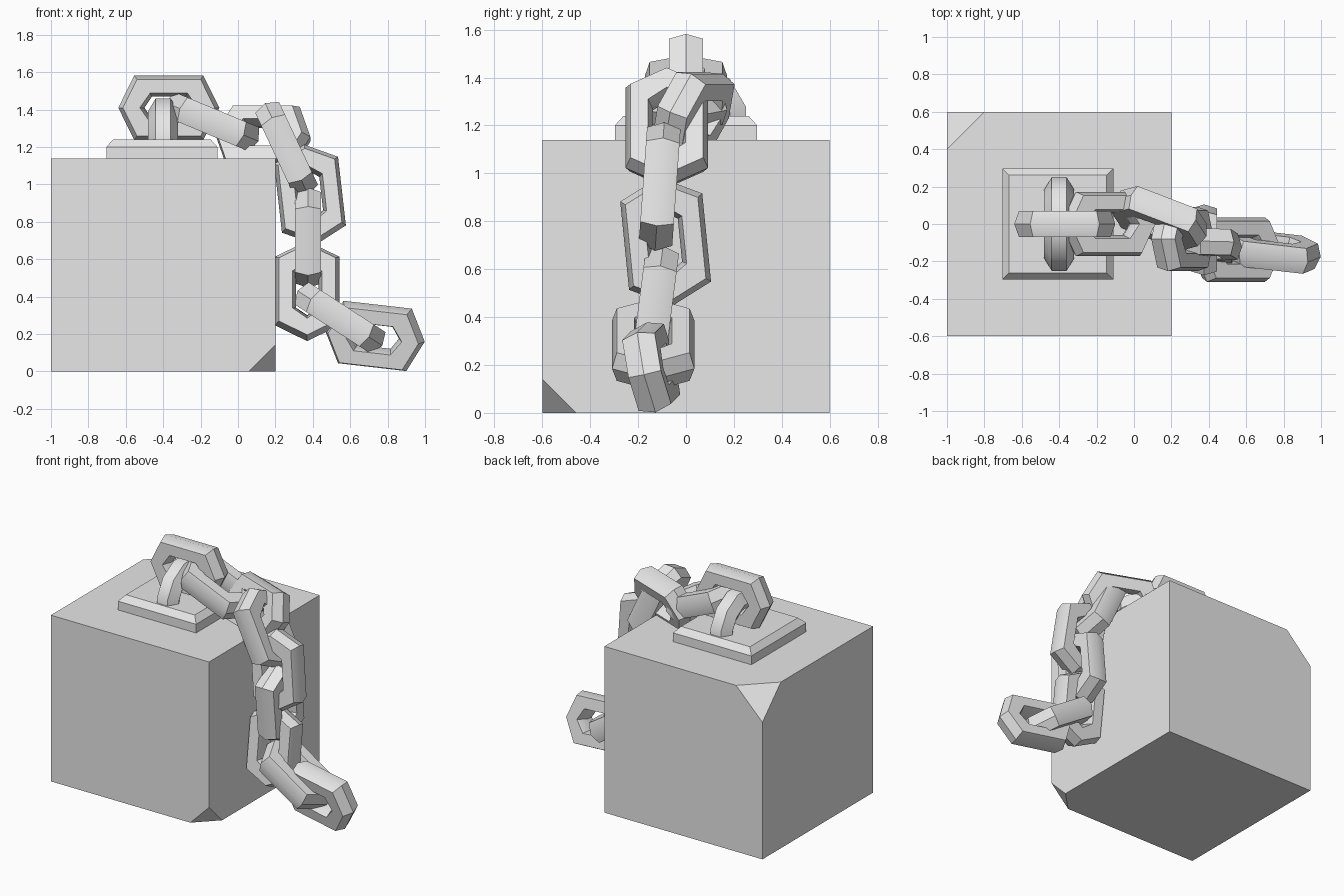
import bpy
import bmesh
import math
from mathutils import Vector, Matrix

if "Cube" in bpy.data.objects:
    bpy.data.objects.remove(bpy.data.objects["Cube"], do_unlink=True)

# Single plain grey
grey = bpy.data.materials.new("plain_grey")
grey.use_nodes = True
COLOUR = (0.8, 0.8, 0.8, 1)
grey.diffuse_color = COLOUR
grey.node_tree.nodes["Principled BSDF"].inputs["Base Color"].default_value = COLOUR


def finish(name, bm, smooth=False):
    bmesh.ops.recalc_face_normals(bm, faces=bm.faces)
    mesh = bpy.data.meshes.new(name)
    bm.to_mesh(mesh)
    bm.free()
    mesh.materials.append(grey)
    obj = bpy.data.objects.new(name, mesh)
    bpy.context.collection.objects.link(obj)
    if smooth:
        bpy.ops.object.select_all(action='DESELECT')
        obj.select_set(True)
        bpy.context.view_layer.objects.active = obj
        bpy.ops.object.shade_smooth_by_angle(angle=math.radians(35))
    return obj


def box(centre, size):
    bm = bmesh.new()
    bmesh.ops.create_cube(bm, size=1)
    bmesh.ops.scale(bm, vec=size, verts=bm.verts)
    bmesh.ops.translate(bm, vec=centre, verts=bm.verts)
    return bm


def loft(bm, rings, close_sections):
    """Join consecutive closed rings of points with quads."""
    loops = [[bm.verts.new(p) for p in ring] for ring in rings]
    pairs = list(zip(loops, loops[1:]))
    if close_sections:
        pairs.append((loops[-1], loops[0]))
    for a, b in pairs:
        for i in range(len(a)):
            j = (i + 1) % len(a)
            bm.faces.new((a[i], a[j], b[j], b[i]))
    return loops


# Block with two opposite corners sliced off
bm = box((-0.4, 0, 0.57), (1.2, 1.2, 1.14))
for corner, cut in (((-1, 0.6, 1.14), 0.2), ((0.2, -0.6, 0), 0.142)):
    inward = Vector((-0.4, 0, 0.57)) - Vector(corner)
    normal = Vector([math.copysign(1, -c) for c in inward])
    point = Vector(corner) - Vector((normal.x * cut, 0, 0))
    cut_result = bmesh.ops.bisect_plane(
        bm, geom=bm.verts[:] + bm.edges[:] + bm.faces[:],
        plane_co=point, plane_no=normal, clear_outer=True)
    edges = [e for e in cut_result["geom_cut"] if isinstance(e, bmesh.types.BMEdge)]
    bmesh.ops.contextual_create(bm, geom=edges)
finish("block", bm)

# Mounting plate with a chamfered top edge
bm = bmesh.new()
levels = []
for z, inset in ((1.13, 0), (1.2, 0), (1.24, 0.036)):
    h = 0.297 - inset
    levels.append([(-0.407 + sx * h, sy * h, z)
                   for sx, sy in ((-1, -1), (1, -1), (1, 1), (-1, 1))])
loops = loft(bm, levels, False)
bm.faces.new(loops[0])
bm.faces.new(loops[-1])
finish("mounting_plate", bm)

# Anchor ring, half sunk in the plate
bm = bmesh.new()
rings = []
for i in range(12):
    a = math.radians(15 + 30 * i)
    ring = []
    for k in range(6):
        t = math.radians(60 * k)
        r = 0.19 + 0.08 * math.sin(t)
        ring.append((-0.4 + 0.08 * math.cos(t), r * math.cos(a), 1.21 + r * math.sin(a)))
    rings.append(ring)
loft(bm, rings, True)
finish("anchor_ring", bm, True)

# Chain link section: tip reach, straight half length, half width, depth offset
SECTION = [
    (0.27, 0.185, 0.172, 0), (0.245, 0.17, 0.152, 0.07),
    (0.155, 0.10, 0.078, 0.07), (0.13, 0.09, 0.06, 0),
    (0.155, 0.10, 0.078, -0.07), (0.245, 0.17, 0.152, -0.07),
]


def chain_link(number, centre, along, across):
    d = Vector(along).normalized()
    u = Vector(across)
    u = (u - d * u.dot(d)).normalized()
    n = d.cross(u)
    c = Vector(centre)
    bm = bmesh.new()
    rings = []
    for reach, straight, width, depth in SECTION:
        outline = ((reach, 0), (straight, width), (-straight, width),
                   (-reach, 0), (-straight, -width), (straight, -width))
        rings.append([c + d * x + u * y + n * depth for x, y in outline])
    loft(bm, rings, True)
    finish(f"chain_link_{number}", bm, True)


# Chain, from the anchor over the edge to the ground: centre, long axis, width axis
LINKS = [
    ((-0.37, 0, 1.41), (1, 0, 0), (0, 0, 1)),
    ((-0.14, 0, 1.335), (0.3, 0, -0.125), (0, 1, 0)),
    ((0.135, 0.03, 1.255), (0.34, -0.13, 0), (0.12, 0.34, 0.93)),
    ((0.26, -0.08, 1.19), (0.16, 0, -0.34), (0, 1, 0)),
    ((0.385, -0.11, 0.945), (0.04, -0.025, -0.35), (1, 0, 0)),
    ((0.375, -0.085, 0.715), (0, 0.035, -0.35), (0, 1, 0)),
    ((0.37, -0.13, 0.43), (0, -0.045, -0.35), (1, 0, 0)),
    ((0.545, -0.137, 0.285), (0.34, 0, -0.22), (0, 1, 0)),
    ((0.732, -0.145, 0.19), (0.35, -0.04, -0.04), (0, -0.22, 1)),
]
for number, (centre, along, across) in enumerate(LINKS, 1):
    chain_link(number, centre, along, across)
